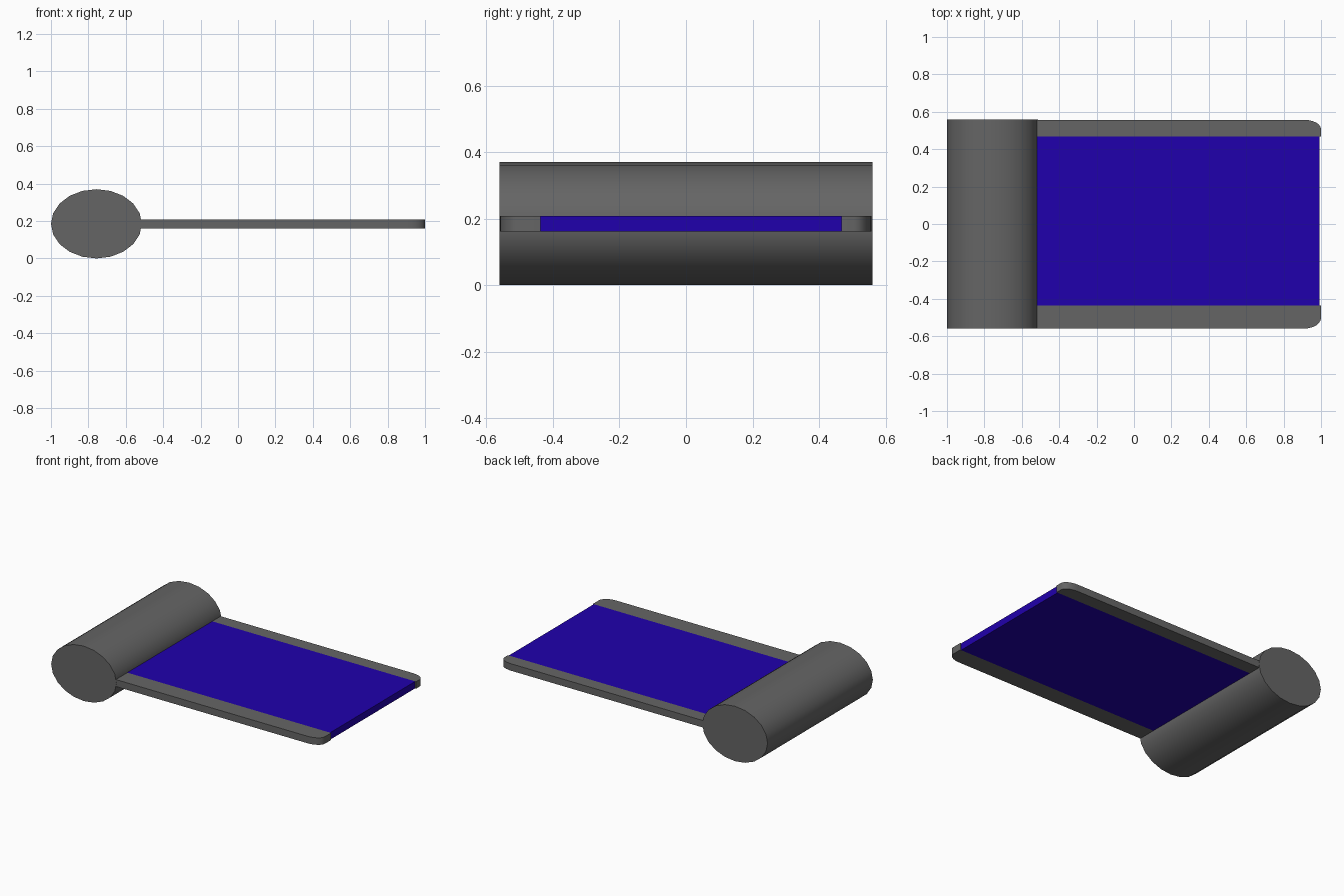
import bpy, bmesh, math

if "Cube" in bpy.data.objects:
    bpy.data.objects.remove(bpy.data.objects["Cube"])

Z0, Z1 = 0.161, 0.208      # underside and top of the flat sheet
ROLL_X = -0.757            # axis of the roll


def material(name, color):
    mat = bpy.data.materials.new(name)
    mat.diffuse_color = color
    mat.use_nodes = True
    mat.node_tree.nodes["Principled BSDF"].inputs["Base Color"].default_value = mat.diffuse_color
    return mat


grey = material("dark_grey", (0.13, 0.13, 0.13, 1))
blue = material("blue", (0.0144, 0.0, 0.413, 1))


def prism(name, outline, z0, z1, mat):
    """Extrude a flat outline upwards from z0 to z1."""
    bm = bmesh.new()
    face = bm.faces.new([bm.verts.new((x, y, z0)) for x, y in outline])
    top = bmesh.ops.extrude_face_region(bm, geom=[face])["geom"]
    verts = [v for v in top if isinstance(v, bmesh.types.BMVert)]
    bmesh.ops.translate(bm, verts=verts, vec=(0, 0, z1 - z0))
    bmesh.ops.recalc_face_normals(bm, faces=bm.faces)
    mesh = bpy.data.meshes.new(name)
    bm.to_mesh(mesh)
    bm.free()
    mesh.materials.append(mat)
    obj = bpy.data.objects.new(name, mesh)
    bpy.context.collection.objects.link(obj)
    return obj


def smooth(obj):
    bpy.ops.object.select_all(action="DESELECT")
    obj.select_set(True)
    bpy.context.view_layer.objects.active = obj
    bpy.ops.object.shade_smooth_by_angle(angle=math.radians(30))


def side_border(name, inner, outer, corner):
    """Long border strip with a rounded outer corner at the free end."""
    side = math.copysign(1, outer)
    arc = [(0.91 + 0.09 * math.sin(a), outer - side * corner * (1 - math.cos(a)))
           for a in (math.radians(15 * i) for i in range(7))]
    outline = [(ROLL_X, inner), (ROLL_X, outer)] + arc + [(1.0, inner)]
    smooth(prism(name, outline, Z0, Z1, grey))


# Oval roll lying across the left end
bpy.ops.mesh.primitive_cylinder_add(vertices=20, radius=1, depth=1.12,
                                    location=(ROLL_X, 0, 0.185),
                                    rotation=(math.pi / 2, 0, 0))
roll = bpy.context.object
roll.name = "roll"
bpy.ops.object.transform_apply(location=False, rotation=True, scale=False)
roll.scale = (0.243, 1, 0.185)
bpy.ops.object.transform_apply(location=False, rotation=False, scale=True)
roll.data.materials.append(grey)
smooth(roll)

# Grey borders on both long sides
side_border("front_border", -0.437, -0.559, 0.057)
side_border("back_border", 0.467, 0.557, 0.05)

# Blue sheet between the borders
prism("blue_sheet", [(ROLL_X, -0.437), (0.993, -0.437),
                     (0.993, 0.467), (ROLL_X, 0.467)], Z0, Z1, blue)
